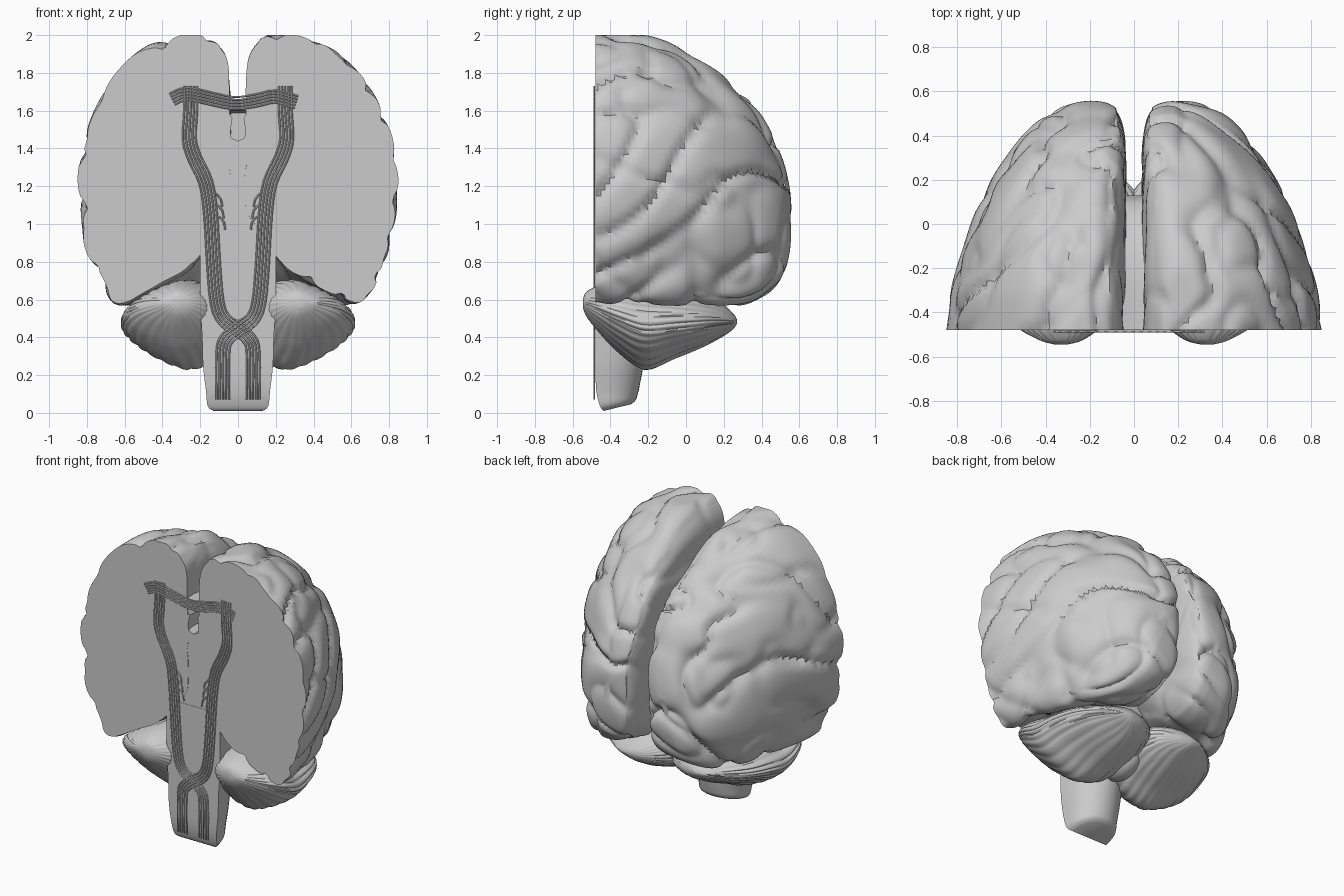
import bpy, bmesh, math
from mathutils import Vector, noise

if "Cube" in bpy.data.objects:
    bpy.data.objects.remove(bpy.data.objects["Cube"])

CUT = -0.48


def spline(pts, steps, closed=False):
    """Catmull-Rom through tuples of any length."""
    n, out = len(pts), []
    get = (lambda i: pts[i % n]) if closed else (lambda i: pts[max(0, min(n - 1, i))])
    for i in range(n if closed else n - 1):
        a, b, c, d = (get(i + k) for k in (-1, 0, 1, 2))
        for j in range(steps):
            t = j / steps
            out.append(tuple(0.5 * (2 * q + (r - p) * t + (2 * p - 5 * q + 4 * r - s) * t * t
                                    + (3 * q - p - 3 * r + s) * t ** 3)
                             for p, q, r, s in zip(a, b, c, d)))
    if not closed:
        out.append(pts[-1])
    return out


def finish(name, bm, angle=40):
    bmesh.ops.recalc_face_normals(bm, faces=bm.faces)
    me = bpy.data.meshes.new(name)
    bm.to_mesh(me)
    bm.free()
    ob = bpy.data.objects.new(name, me)
    bpy.context.collection.objects.link(ob)
    bpy.ops.object.select_all(action='DESELECT')
    ob.select_set(True)
    bpy.context.view_layer.objects.active = ob
    bpy.ops.object.shade_smooth_by_angle(angle=math.radians(angle))
    return ob


def loft(rings):
    """Skin closed rings and cap both ends."""
    bm = bmesh.new()
    vs = [[bm.verts.new(p) for p in r] for r in rings]
    n = len(rings[0])
    for a, b in zip(vs, vs[1:]):
        for i in range(n):
            bm.faces.new((a[i], a[(i + 1) % n], b[(i + 1) % n], b[i]))
    bm.faces.new(vs[0][::-1])
    bm.faces.new(vs[-1])
    bmesh.ops.recalc_face_normals(bm, faces=bm.faces)
    bm.normal_update()
    return bm


# Cerebral hemispheres: outline (x, z) at the cut, fuller underside at the back,
# and extents at each depth (y, x0, x1, z0, z1)
upper = [(.04, 1.5), (.045, 1.72), (.07, 1.9), (.18, 2.0), (.35, 1.98), (.5, 1.92), (.64, 1.79),
         (.75, 1.61), (.82, 1.4), (.84, 1.18), (.82, .95), (.76, .76), (.69, .62)]
under_front = [(.61, .58), (.5, .64), (.36, .71), (.25, .78), (.15, .9), (.05, 1.05), (.04, 1.25)]
under_back = [(.6, .58), (.48, .58), (.36, .59), (.25, .61), (.14, .67), (.06, .86), (.04, 1.2)]
stations = [(CUT, .04, .84, .58, 2.0), (-.3, .04, .82, .58, 2.0), (-.1, .04, .76, .58, 1.95),
            (.1, .04, .695, .57, 1.84), (.3, .04, .575, .58, 1.69), (.42, .05, .48, .63, 1.52),
            (.5, .075, .39, .72, 1.34), (.535, .12, .31, .84, 1.2), (.548, .19, .24, .97, 1.08)]
front, back = ([((x - .04) / .8, (z - .58) / 1.42) for x, z in spline(upper + u, 7, True)]
               for u in (under_front, under_back))


def section(s, y, x0, x1, z0, z1):
    t = min(1, max(0, (y + .2) / .4))
    return [(s * (x0 + (a + (c - a) * t) * (x1 - x0)), y, z0 + (b + (d - b) * t) * (z1 - z0))
            for (a, b), (c, d) in zip(front, back)]


def sulcus(p):
    """Winding grooves where the noise field crosses zero."""
    q = p + noise.noise_vector(p * 2.0) * 0.1
    a = noise.noise(Vector((q.x * 2.6, q.y * 2.2 - q.z * 1.2, q.z * 2.8 - q.y * 1.2)) + Vector((3.1, 7.7, 1.3)))
    b = noise.noise(q * 3.0 + Vector((11.2, 4.5, 8.4)))
    return 0.012 - 0.036 * math.exp(-abs(a / .13) ** 1.5) - 0.02 * math.exp(-abs(b / .13) ** 1.5)


for name, s in (("hemisphere_right", 1), ("hemisphere_left", -1)):
    bm = loft([section(s, *st) for st in spline(stations, 8)])
    moves = []
    for v in bm.verts:
        n = v.normal.copy()
        d = sulcus(v.co)
        if v.co.y < CUT + .001:
            n.y = 0
            n.normalize()
        if n.x * s < -.7:
            d *= .4
        moves.append((v, n * d))
    for v, m in moves:
        v.co += m
        v.co.z = min(v.co.z, 2.0)
        v.co.y = max(v.co.y, CUT)
    finish(name, bm, 40)


# Central core with the ventricle notch, and the bridge between hemispheres
def slab(name, poly, y0, y1):
    return finish(name, loft([[(x, y, z) for x, z in poly] for y in (y0, y1)]), 30)


slab("central_core", [(-.2, .6), (.2, .6), (.2, .95), (.12, 1.61), (.06, 1.61), (.03, 1.56), (.045, 1.46),
                      (0, 1.44), (-.045, 1.46), (-.03, 1.56), (-.06, 1.61), (-.12, 1.61), (-.2, .95)],
     CUT + .002, -.12)
slab("ventricle_back", [(-.1, 1.3), (.1, 1.3), (.1, 1.6), (-.1, 1.6)], -.25, -.1)
bridge = [(-.48, 1.60, 1.68), (-.2, 1.58, 1.67), (0, 1.48, 1.6), (.1, 1.36, 1.5), (.13, 1.3, 1.38)]
finish("callosum_bridge", loft([[(-.1, y, a), (.1, y, a), (.1, y, b), (0, y, b - .02), (-.1, y, b)]
                                for y, a, b in spline(bridge, 4)]))

# Brainstem: half-round sections behind a flat cut face (z, half width, back y, front y)
stem = [(.95, .2, -.2, CUT), (.6, .2, -.2, CUT), (.4, .19, -.2, CUT), (.25, .185, -.225, CUT),
        (.12, .17, -.25, -.475), (.04, .16, -.265, -.455), (.012, .13, -.29, -.435)]
rings = []
for z, w, yb, yf in spline(stem, 4):
    ring = []
    for i in range(21):
        a = math.pi * i / 20
        y = yf + (yb - yf) * math.sin(a) ** .8
        tilt = max(0, .12 - z) * .45 * (y - CUT - .05) / .2
        ring.append((w * math.cos(a), y, max(0, z + tilt)))
    rings.append(ring)
finish("brainstem", loft(rings), 45)

# Cerebellum: pointed lobes with folds running to the front and back tips
# (y, centre x, centre z, half width, half height)
lobe = [(-.545, .33, .58, .03, .025), (-.525, .33, .575, .1, .065), (-.46, .34, .55, .2, .12),
        (-.36, .335, .51, .275, .18), (-.22, .3, .465, .32, .225), (-.06, .27, .475, .33, .18),
        (.08, .25, .485, .29, .135), (.19, .23, .49, .2, .085), (.25, .24, .485, .1, .04),
        (.27, .25, .485, .02, .01)]
for name, s in (("cerebellum_right", 1), ("cerebellum_left", -1)):
    rings = []
    for y, cx, cz, rx, rz in spline(lobe, 5):
        ring = []
        for i in range(120):
            a = 2 * math.pi * i / 120
            wob = noise.noise(Vector((math.cos(a) * 2, y * 3, math.sin(a) * 2 + s))) * 1.5
            f = 1 - .04 * (1 - abs(math.sin(a * 13 + wob))) ** 1.5
            c, q = math.cos(a), math.sin(a)
            # flanks taper from the inner side to a sharp outer rim
            ring.append((s * (cx + rx * f * c), y, cz + rz * f * q * (1.03 - .4 * max(-.1, c))))
        rings.append(ring)
    finish(name, loft(rings), 50)

# Small worm-like lobe joining the two at the midline
bm = bmesh.new()
bmesh.ops.create_uvsphere(bm, u_segments=24, v_segments=14, radius=1)
for v in bm.verts:
    v.co = Vector((v.co.x * .12, v.co.y * .19 - .13, v.co.z * .17 + .47))
finish("cerebellum_middle", bm)


# Nerve fibres lying on the cut face
def bundle(name, path, count, gap):
    cu = bpy.data.curves.new(name, 'CURVE')
    cu.dimensions = '3D'
    cu.bevel_depth = .005
    cu.bevel_resolution = 0
    cu.use_fill_caps = True
    pts = [Vector(p) for p in spline(path, 3)]
    for k in range(count):
        off = (k - (count - 1) / 2) * gap
        sp = cu.splines.new('POLY')
        sp.points.add(len(pts) - 1)
        for i, p in enumerate(pts):
            t = (pts[min(i + 1, len(pts) - 1)] - pts[max(i - 1, 0)]).normalized()
            sp.points[i].co = (p.x - t.y * off, CUT - .006, p.y + t.x * off, 1)
    bpy.context.collection.objects.link(bpy.data.objects.new(name, cu))


bundle("crossing_fibres", [(-.35, 1.66), (-.27, 1.69), (-.15, 1.665), (-.02, 1.64), (.1, 1.655),
                           (.2, 1.675), (.31, 1.645)], 5, .016)
for name, s in (("right", 1), ("left", -1)):
    bundle("descending_fibres_" + name,
           [(s * x, z) for x, z in [(.25, 1.73), (.25, 1.6), (.258, 1.45), (.23, 1.35), (.17, 1.22),
                                    (.145, 1.05), (.13, .8), (.11, .58), (.07, .49), (0, .445),
                                    (-.06, .39), (-.08, .32), (-.08, .07)]], 5, .017)
    for i in range(3):
        z = .97 + i * .06
        bundle("side_fibre_%s_%d" % (name, i),
               [(s * (.068 + i * .008), z), (s * (.075 + i * .008), z + .04), (s * (.1 + i * .008), z + .07)], 1, 0)
